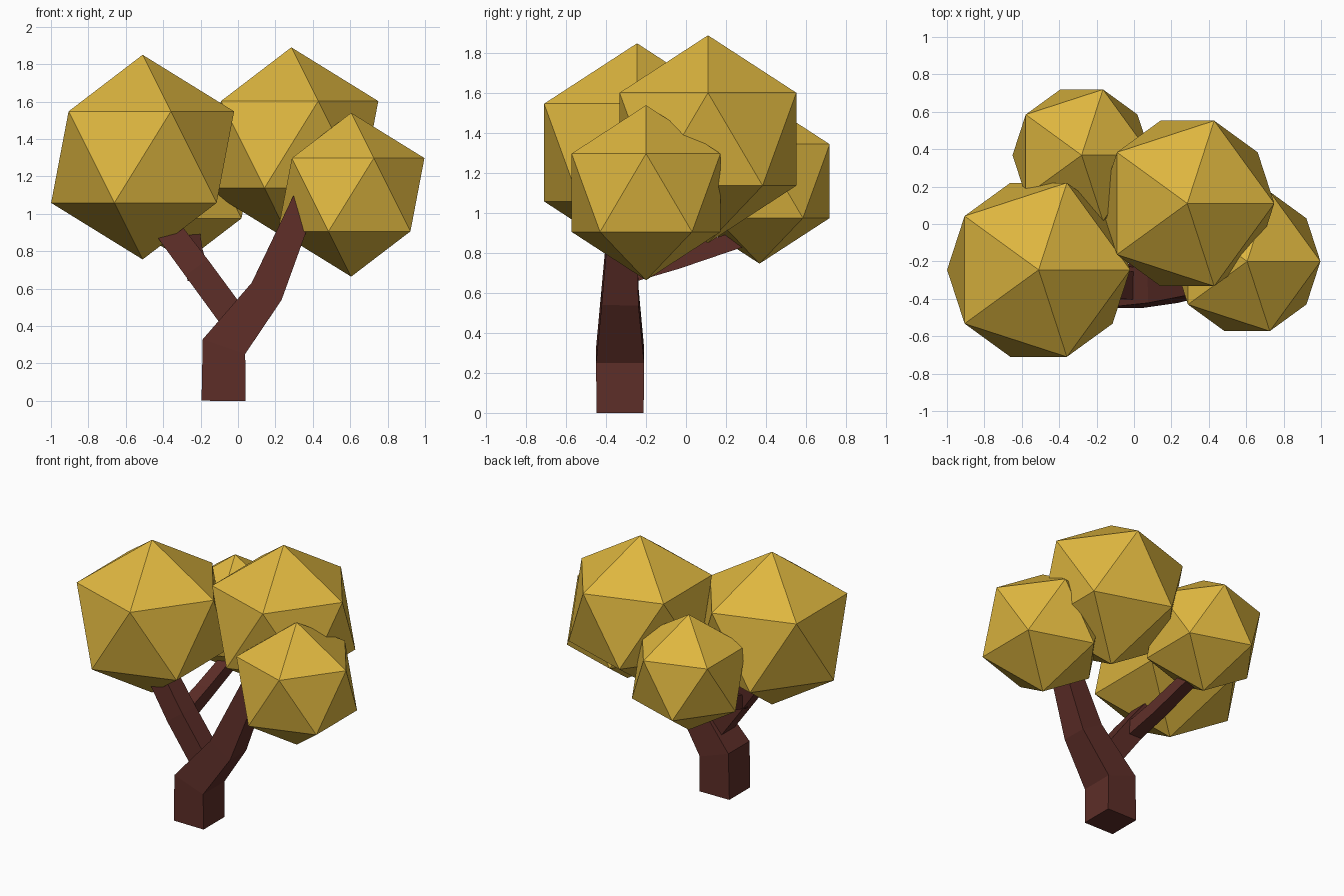
import bpy
from mathutils import Vector

if "Cube" in bpy.data.objects:
    bpy.data.objects.remove(bpy.data.objects["Cube"])


def material(name, color):
    m = bpy.data.materials.new(name)
    m.diffuse_color = color
    m.use_nodes = True
    m.node_tree.nodes["Principled BSDF"].inputs["Base Color"].default_value = m.diffuse_color
    return m


bark = material("bark", (0.11, 0.027, 0.021, 1))
leaf = material("golden_leaves", (0.73, 0.47, 0.05, 1))


def limb(name, stations, side):
    """Square tapered tube through (centre, half width) stations, mitred at bends."""
    pts = [Vector(c) for c, _ in stations]
    side = Vector(side)
    verts, faces = [], []
    n = len(pts)
    for i, (p, (_, h)) in enumerate(zip(pts, stations)):
        t = Vector()
        if i > 0:
            t += (p - pts[i - 1]).normalized()
        if i < n - 1:
            t += (pts[i + 1] - p).normalized()
        t.normalize()
        v = (side - t * side.dot(t)).normalized()
        u = v.cross(t)
        verts += [p + h * (a * u + b * v) for a, b in ((-1, -1), (1, -1), (1, 1), (-1, 1))]
    for i in range(n - 1):
        for k in range(4):
            a, b = 4 * i + k, 4 * i + (k + 1) % 4
            faces.append((a, b, b + 4, a + 4))
    faces += [(3, 2, 1, 0), tuple(range(4 * n - 4, 4 * n))]
    mesh = bpy.data.meshes.new(name)
    mesh.from_pydata(verts, [], faces)
    mesh.materials.append(bark)
    ob = bpy.data.objects.new(name, mesh)
    bpy.context.collection.objects.link(ob)


# Trunk bending into the right-hand limb
limb("trunk", [((-0.077, -0.33, 0), 0.118), ((-0.075, -0.33, 0.29), 0.12),
               ((0.153, -0.33, 0.585), 0.092), ((0.395, -0.31, 1.165), 0.06)], (0, 1, 0))
# Left branch growing out of the trunk
limb("left_branch", [((0.0, -0.33, 0.41), 0.075), ((-0.22, -0.325, 0.71), 0.074),
                     ((-0.46, -0.29, 1.03), 0.068)], (0, 1, 0))
# Thin branch running back from the left branch
limb("back_branch", [((-0.22, -0.32, 0.69), 0.05), ((-0.235, -0.05, 0.765), 0.046),
                     ((-0.25, 0.33, 0.89), 0.042)], (1, 0, 0))

# Faceted foliage clumps
for name, loc, r in (("left_foliage", (-0.51, -0.245, 1.303), 0.547),
                     ("upper_foliage", (0.285, 0.11, 1.37), 0.52),
                     ("right_foliage", (0.605, -0.2, 1.102), 0.438),
                     ("back_foliage", (-0.28, 0.368, 1.16), 0.413)):
    bpy.ops.mesh.primitive_ico_sphere_add(subdivisions=1, radius=r, location=loc)
    ob = bpy.context.object
    ob.name = name
    ob.data.materials.append(leaf)
